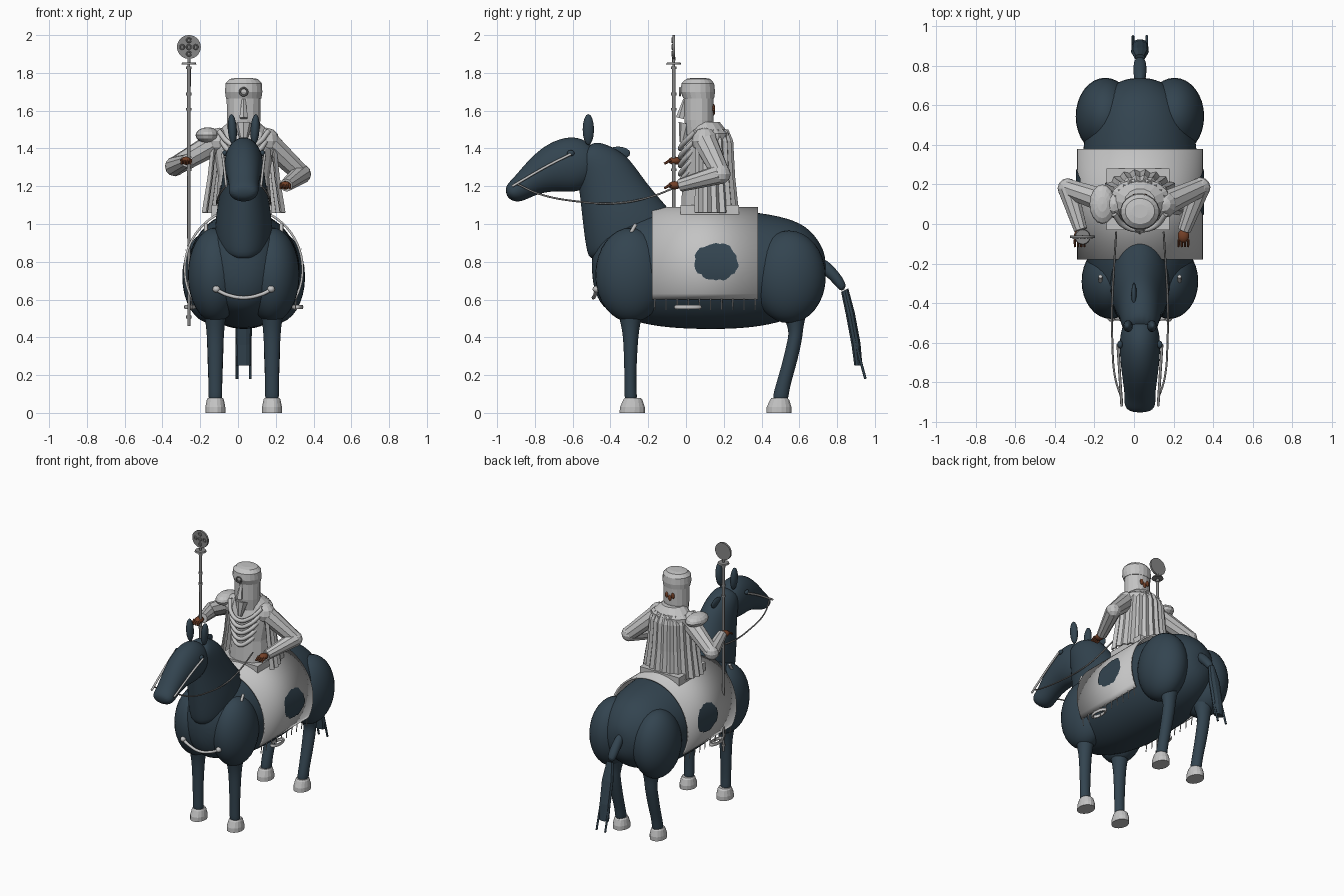
import bpy, bmesh, math, random
from mathutils import Vector

random.seed(4)
cube = bpy.data.objects.get("Cube")
if cube:
    bpy.data.objects.remove(cube)
CX = 0.03  # centre line of horse and rider


def material(name, r, g, b):
    m = bpy.data.materials.new(name)
    m.use_nodes = True
    m.diffuse_color = (r, g, b, 1)
    m.node_tree.nodes["Principled BSDF"].inputs["Base Color"].default_value = (r, g, b, 1)
    return m


slate = material("dark slate", 0.033, 0.058, 0.08)
stone = material("pale grey", 0.55, 0.55, 0.55)
iron = material("mid grey", 0.24, 0.24, 0.24)
skin = material("brown", 0.17, 0.05, 0.02)


def finish(obj, name, mat, angle=None):
    obj.name = name
    obj.data.materials.clear()
    obj.data.materials.append(mat)
    bpy.ops.object.select_all(action='DESELECT')
    obj.select_set(True)
    bpy.context.view_layer.objects.active = obj
    if angle:
        bpy.ops.object.shade_smooth_by_angle(angle=math.radians(angle))
    return obj


def from_bmesh(bm, name, mat, angle=None):
    bmesh.ops.recalc_face_normals(bm, faces=bm.faces)
    mesh = bpy.data.meshes.new(name)
    bm.to_mesh(mesh)
    bm.free()
    obj = bpy.data.objects.new(name, mesh)
    bpy.context.collection.objects.link(obj)
    return finish(obj, name, mat, angle)


def loft(name, rings, mat, x=CX, sides=16, smooth=True):
    """Skin oval rings, each given by two opposite (y, z) points and a half width."""
    bm = bmesh.new()
    loops = []
    for y1, z1, y2, z2, w in rings:
        mid, half = Vector((x, (y1 + y2) / 2, (z1 + z2) / 2)), Vector((0, (y2 - y1) / 2, (z2 - z1) / 2))
        turns = [math.tau * (i + 0.5) / sides for i in range(sides)]
        loops.append([bm.verts.new(mid + half * math.cos(t) + Vector((w * math.sin(t), 0, 0))) for t in turns])
    for a, b in zip(loops, loops[1:]):
        for i in range(sides):
            j = (i + 1) % sides
            bm.faces.new((a[i], a[j], b[j], b[i]))
    bm.faces.new(loops[0])
    bm.faces.new(loops[-1])
    obj = from_bmesh(bm, name, mat, 60 if smooth else None)
    if smooth:
        obj.modifiers.new("round", 'SUBSURF').levels = 2
        obj.modifiers["round"].render_levels = 2
    return obj


def ball(name, loc, size, mat, seg=32, angle=60):
    bpy.ops.mesh.primitive_uv_sphere_add(segments=seg, ring_count=seg // 2, location=loc)
    bpy.context.object.scale = size
    return finish(bpy.context.object, name, mat, angle)


def rod(name, a, b, r1, r2, mat, sides=10, angle=None):
    a, b = Vector(a), Vector(b)
    bpy.ops.mesh.primitive_cone_add(vertices=sides, radius1=r1, radius2=r2, depth=(b - a).length, location=(a + b) / 2)
    bpy.context.object.rotation_euler = (b - a).to_track_quat('Z', 'Y').to_euler()
    return finish(bpy.context.object, name, mat, angle)


def ring(name, loc, major, minor, mat, scale=(1, 1, 1)):
    bpy.ops.mesh.primitive_torus_add(location=loc, rotation=(math.pi / 2, 0, 0), major_radius=major,
                                     minor_radius=minor, major_segments=20, minor_segments=6)
    bpy.context.object.scale = scale
    return finish(bpy.context.object, name, mat, 60)


def rope(name, points, r, mat):
    curve = bpy.data.curves.new(name, 'CURVE')
    curve.dimensions, curve.bevel_depth, curve.bevel_resolution = '3D', r, 2
    curve.resolution_u, curve.use_fill_caps = 8, True
    line = curve.splines.new('BEZIER')
    line.bezier_points.add(len(points) - 1)
    for knot, p in zip(line.bezier_points, points):
        knot.co = p
        knot.handle_left_type = knot.handle_right_type = 'AUTO'
    obj = bpy.data.objects.new(name, curve)
    bpy.context.collection.objects.link(obj)
    finish(obj, name, mat)
    bpy.ops.object.convert(target='MESH')
    return finish(bpy.context.object, name, mat, 60)


# Horse trunk, neck and head
loft("horse_body", [(-.5, .7, -.5, .86, .05), (-.46, .57, -.46, .98, .14), (-.38, .51, -.38, 1.04, .21),
                    (-.2, .455, -.2, 1.08, .28), (0, .435, 0, 1.08, .305), (.3, .435, .3, 1.08, .305),
                    (.5, .47, .5, 1.05, .28), (.64, .53, .64, 1, .22), (.72, .62, .72, .89, .12),
                    (.74, .7, .74, .82, .04)], slate)
loft("horse_neck", [(-.5, .78, -.06, 1.02, .15), (-.53, .84, -.08, 1.08, .155), (-.545, .96, -.14, 1.14, .15),
                    (-.56, 1.1, -.23, 1.25, .125), (-.57, 1.2, -.31, 1.37, .11), (-.58, 1.28, -.43, 1.43, .095),
                    (-.6, 1.33, -.5, 1.44, .07)], slate)
loft("horse_head", [(-.46, 1.3, -.47, 1.37, .04), (-.5, 1.2, -.5, 1.43, .09), (-.59, 1.16, -.6, 1.478, .108),
                    (-.68, 1.175, -.74, 1.43, .1), (-.78, 1.16, -.84, 1.335, .086), (-.84, 1.13, -.9, 1.26, .078),
                    (-.9, 1.11, -.94, 1.22, .083), (-.95, 1.14, -.957, 1.19, .05)], slate)
ball("mane_tuft", (CX - .03, -.36, 1.375), (.014, .065, .035), slate, 16)

# Paired horse parts
for side, s in (("left", 1), ("right", -1)):
    leg_x = CX + s * .15
    ball(side + "_shoulder", (CX + s * .15, -.29, .73), (.145, .19, .25), slate)
    ball(side + "_haunch", (CX + s * .175, .545, .72), (.15, .195, .245), slate)
    loft(side + "_front_leg", [(-.38, .6, -.2, .6, .08), (-.355, .5, -.235, .5, .056), (-.335, .42, -.25, .42, .047),
                               (-.33, .3, -.258, .3, .042), (-.325, .12, -.265, .12, .036),
                               (-.33, .05, -.25, .05, .042)], slate, leg_x, 12)
    loft(side + "_hind_leg", [(.46, .62, .68, .62, .09), (.52, .5, .63, .5, .058), (.545, .43, .62, .43, .046),
                              (.535, .38, .615, .38, .046), (.505, .25, .585, .25, .042), (.465, .12, .545, .12, .036),
                              (.45, .05, .545, .05, .042)], slate, leg_x, 12)
    for part, y in (("front", -.285), ("hind", .492)):
        loft(side + "_" + part + "_hoof", [(y - .068, 0, y + .068, 0, .054), (y - .066, .03, y + .068, .03, .054),
                                           (y - .048, .07, y + .055, .07, .046), (y - .04, .08, y + .045, .08, .04)],
             stone, leg_x, 16, False)
    ear = ball(side + "_ear", (CX + s * .06, -.517, 1.5), (.024, .03, .082), slate, 16)
    ear.rotation_euler.y = s * .06
    ball(side + "_eye", (CX + s * .1, -.61, 1.375), (.014, .02, .016), slate, 12)
    rope(side + "_bridle", [(CX + s * .112, -.61, 1.37), (CX + s * .105, -.72, 1.315), (CX + s * .092, -.92, 1.2)],
         .007, stone)
    rope(side + "_rein", [(CX + s * .09, -.89, 1.21), (CX + s * .125, -.78, 1.16), (CX + s * .14, -.58, 1.12),
                          (CX + s * .14, -.37, 1.11), (CX + s * .13, -.2, 1.14), (CX + s * .12, -.04, 1.2)], .005, iron)
    rope(side + "_chest_strap", [(CX + s * .2, -.3, .94), (CX + s * .2, -.265, 1.0)], .01, stone)
    ball(side + "_chest_knob", (CX + s * .145, -.475, .655), (.02, .02, .018), stone, 12)
    ring(side + "_stirrup", (CX + s * .285, .01, .56), .05, .012, stone, (.5, 1.2, 1)).rotation_euler.x = 0
    rope(side + "_tail_strand", [(CX + s * .035, .89, .4), (CX + s * .035, .95, .18)], .007, slate)
rope("chest_cord", [(CX + x, -.49 + abs(x) * .1, .61 + x * x * 2) for x in (-.145, -.09, 0, .09, .145)], .01, stone)
loft("tail_dock", [(.68, .77, .72, .84, .03), (.77, .7, .81, .75, .037), (.82, .63, .86, .67, .03)], slate, sides=10)
loft("tail_hair", [(.82, .64, .86, .66, .025), (.845, .52, .895, .53, .045), (.875, .36, .925, .37, .042),
                   (.89, .25, .935, .25, .04)], slate, sides=10, smooth=False)

# Saddle blanket, following an oval around the trunk
RX, RZ, MID = .318, .33, .76


def blanket_x(z, s, lift=0.0):
    return CX + s * ((RX + lift) * math.sqrt(max(0, 1 - ((z - MID) / RZ) ** 2)))


bm = bmesh.new()
low = -math.asin((MID - .6) / RZ)
rows = []
for i in range(41):
    t = low + (math.pi - 2 * low) * i / 40
    p = (CX + RX * math.cos(t), MID + RZ * math.sin(t))
    rows.append([bm.verts.new((p[0], y, p[1])) for y in (-.18, .38)])
for a, b in zip(rows, rows[1:]):
    bm.faces.new((a[0], a[1], b[1], b[0]))
blanket = from_bmesh(bm, "saddle_blanket", stone, 40)
blanket.modifiers.new("thickness", 'SOLIDIFY').thickness = .012

# Ragged dark patch and fringe on each flank
for side, s in (("left", 1), ("right", -1)):
    bm = bmesh.new()
    count, steps = 40, 5
    radii = [.11 + random.uniform(-.007, .007) for i in range(count)]
    centre = bm.verts.new((blanket_x(.8, s, .006), .16, .8))
    last = None
    for k in range(1, steps + 1):
        loop = []
        for i, r in enumerate(radii):
            t = math.tau * i / count
            z = .8 + r * .9 * k / steps * math.sin(t)
            loop.append(bm.verts.new((blanket_x(z, s, .006), .16 + r * 1.05 * k / steps * math.cos(t), z)))
        for i in range(count):
            j = (i + 1) % count
            bm.faces.new((last[i], last[j], loop[j], loop[i]) if last else (centre, loop[i], loop[j]))
        last = loop
    from_bmesh(bm, side + "_blanket_patch", slate, 40)
    for i in range(10):
        y, x = -.165 + i * .059, blanket_x(.6, s)
        rod(side + "_fringe", (x, y, .605), (x - s * .005, y, .545), .004, .003, stone, 5)

# Saddle
bpy.ops.mesh.primitive_cube_add(size=1, location=(.02, .125, 1.07))
bpy.context.object.scale = (.32, .31, .06)
finish(bpy.context.object, "saddle", stone)

# Rider robe and pleated cape
loft("rider_robe", [(-.03, 1.07, .22, 1.07, .15), (-.02, 1.25, .22, 1.25, .135), (-.01, 1.4, .23, 1.4, .16),
                    (.02, 1.48, .23, 1.48, .15), (.03, 1.54, .18, 1.54, .08)], stone, sides=14, smooth=False)
bm = bmesh.new()
rows = []
for z, rx, ry in ((1.5, .13, .13), (1.44, .165, .155), (1.25, .185, .165), (1.06, .215, .185)):
    row = []
    for i in range(29):
        t = math.radians(-105 + 7.5 * i)
        fold = 1 + (.04 if i % 2 else -.04)
        row.append(bm.verts.new((CX + rx * fold * math.sin(t), .09 + ry * fold * math.cos(t), z)))
    rows.append(row)
for a, b in zip(rows, rows[1:]):
    for i in range(28):
        bm.faces.new((a[i], a[i + 1], b[i + 1], b[i]))
cape = from_bmesh(bm, "rider_cape", stone)
cape.modifiers.new("thickness", 'SOLIDIFY').thickness = .01
for k in range(5):
    w, z = .13 - k * .008, 1.49 - k * .045
    rope("robe_swag", [(CX - w, .05, z), (CX - w * .6, -.01, z - .06), (CX, -.03, z - .09),
                       (CX + w * .6, -.01, z - .06), (CX + w, .05, z)], .014, stone)

# Rider head, cap and face
loft("rider_head", [(.0, 1.47, .14, 1.47, .085), (-.01, 1.55, .148, 1.55, .09), (-.01, 1.68, .148, 1.68, .092)],
     stone, sides=16, smooth=False)
loft("rider_cap", [(-.015, 1.665, .15, 1.665, .095), (-.03, 1.7, .155, 1.7, .1), (-.025, 1.745, .15, 1.745, .097),
                   (.0, 1.768, .13, 1.768, .075), (.03, 1.773, .1, 1.773, .04)], stone, sides=20, smooth=False)
rod("rider_nose", (CX, -.03, 1.56), (CX, -.005, 1.66), .024, .01, stone, 5)
rod("rider_beard", (CX, .005, 1.53), (CX, -.02, 1.43), .045, .015, stone, 8)
ball("rider_mouth", (CX, -.02, 1.515), (.03, .014, .008), slate, 10)
ring("cap_badge", (CX, -.032, 1.7), .02, .005, iron)
for dx, dz in ((-.025, .015), (.0, -.005), (.025, .012)):
    ball("hair_patch", (CX + dx, .146, 1.6 + dz), (.014, .008, .022), skin, 10)

# Rider arms and hands
for side, shoulder, elbow, wrist in (("left", (.15, .1, 1.44), (.335, .185, 1.265), (.255, -.03, 1.205)),
                                     ("right", (-.1, .1, 1.44), (-.335, .18, 1.305), (-.27, -.03, 1.335))):
    rod(side + "_upper_arm", shoulder, elbow, .065, .05, stone)
    rod(side + "_forearm", elbow, wrist, .053, .035, stone)
    ball(side + "_elbow", elbow, (.052, .052, .052), stone, 12, None)
    ball(side + "_shoulder_cap", shoulder, (.07, .07, .07), stone, 12, None)
    hand = Vector(wrist) + Vector((-.005, -.03, 0))
    ball(side + "_hand", hand, (.03, .035, .022), skin, 14)
    for i in range(4):
        base = hand + Vector((-.024 + i * .016, -.02, .004))
        rod(side + "_finger", base, base + Vector((0, -.035, -.02)), .008, .006, skin, 6)
ball("shoulder_pad", (-.16, .1, 1.47), (.065, .1, .042), stone, 16, None)

# Staff with collar and pierced-looking disc
SX, SY = -.26, -.065
rod("staff_shaft", (SX, SY, .46), (SX, SY, 1.83), .008, .01, iron, 12, 40)
for z in (.5, 1.28, 1.6, 1.68, 1.82):
    rod("staff_band", (SX, SY, z), (SX, SY, z + .015), .014, .014, iron, 12, 40)
rod("staff_collar", (SX, SY, 1.845), (SX, SY, 1.855), .04, .036, iron, 20, 40)
rod("staff_neck", (SX, SY, 1.82), (SX, SY, 1.885), .006, .009, iron, 10, 40)
rod("staff_disc", (SX, SY - .007, 1.937), (SX, SY + .007, 1.937), .063, .063, iron, 32, 40)
for dx, dz in ((0, 0), (0, .036), (0, -.036), (.036, 0), (-.036, 0)):
    ring("disc_boss", (SX + dx, SY - .008, 1.937 + dz), .011, .004, iron)
